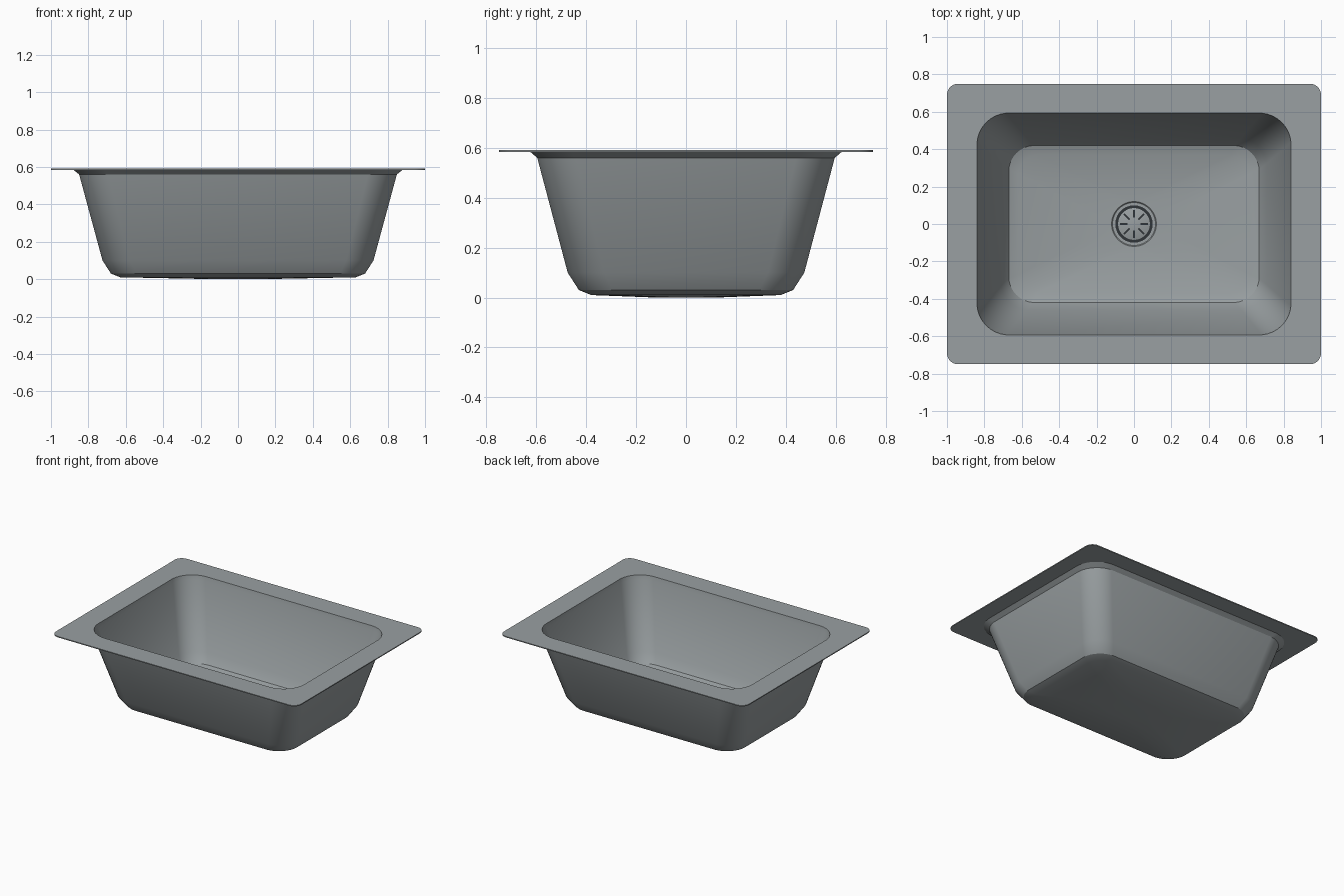
import bpy, bmesh, math
from mathutils import Matrix

if "Cube" in bpy.data.objects:
    bpy.data.objects.remove(bpy.data.objects["Cube"])


def material(name, colour):
    mat = bpy.data.materials.new(name)
    mat.use_nodes = True
    mat.diffuse_color = colour
    mat.node_tree.nodes["Principled BSDF"].inputs["Base Color"].default_value = colour
    return mat


STEEL = material("steel grey", (0.32, 0.35, 0.36, 1))
DARK = material("dark slot", (0.03, 0.035, 0.04, 1))
CORNER = 9  # points in each rounded corner


def ring(bm, hx, hy, r, z):
    """Rounded rectangle of half sizes hx, hy; a circle when both equal r."""
    verts = []
    for q, (sx, sy) in enumerate([(1, 1), (-1, 1), (-1, -1), (1, -1)]):
        for i in range(CORNER):
            a = (q + (i + 0.5) / CORNER) * math.pi / 2
            verts.append(bm.verts.new((sx * (hx - r) + r * math.cos(a),
                                       sy * (hy - r) + r * math.sin(a), z)))
    return verts


def finish(bm, name, mat, angle=30):
    bmesh.ops.recalc_face_normals(bm, faces=bm.faces)
    mesh = bpy.data.meshes.new(name)
    bm.to_mesh(mesh)
    bm.free()
    mesh.materials.append(mat)
    obj = bpy.data.objects.new(name, mesh)
    bpy.context.collection.objects.link(obj)
    bpy.ops.object.select_all(action="DESELECT")
    bpy.context.view_layer.objects.active = obj
    obj.select_set(True)
    bpy.ops.object.shade_smooth_by_angle(angle=math.radians(angle))
    return obj


def loft(name, profile, mat):
    """Skin a run of rings and cap both ends."""
    bm = bmesh.new()
    rings = [ring(bm, *p) for p in profile]
    for a, b in zip(rings, rings[1:]):
        n = len(a)
        for i in range(n):
            bm.faces.new((a[i], a[(i + 1) % n], b[(i + 1) % n], b[i]))
    bm.faces.new(rings[0])
    bm.faces.new(rings[-1])
    return finish(bm, name, mat)


# Thin-walled basin with its flange, from outer bottom to inner floor
loft("sink_basin", [
    (0.12, 0.12, 0.12, 0.0),
    (0.63, 0.38, 0.12, 0.01),
    (0.68, 0.43, 0.15, 0.03),
    (0.725, 0.475, 0.16, 0.1),
    (0.85, 0.597, 0.17, 0.56),
    (0.88, 0.625, 0.18, 0.584),
    (1.0, 0.75, 0.06, 0.584),
    (1.0, 0.75, 0.06, 0.591),
    (0.84, 0.593, 0.17, 0.591),
    (0.835, 0.588, 0.17, 0.56),
    (0.71, 0.46, 0.15, 0.105),
    (0.67, 0.42, 0.14, 0.042),
    (0.62, 0.37, 0.11, 0.024),
    (0.12, 0.12, 0.12, 0.014),
    (0.115, 0.115, 0.115, 0.010),
], STEEL)

# Round drain cover
loft("drain_cover", [
    (0.085, 0.085, 0.085, 0.009),
    (0.085, 0.085, 0.085, 0.013),
    (0.083, 0.083, 0.083, 0.014),
], STEEL)

# Dark gap around the cover
loft("drain_gap", [
    (0.1, 0.1, 0.1, 0.008),
    (0.1, 0.1, 0.1, 0.012),
], DARK)

# Eight radial slots in the cover
bm = bmesh.new()
for k in range(8):
    place = (Matrix.Rotation(k * math.pi / 4, 4, "Z")
             @ Matrix.Translation((0.055, 0, 0.0135))
             @ Matrix.Diagonal((0.042, 0.009, 0.003, 1)))
    bmesh.ops.create_cube(bm, size=1, matrix=place)
finish(bm, "drain_slots", DARK)
